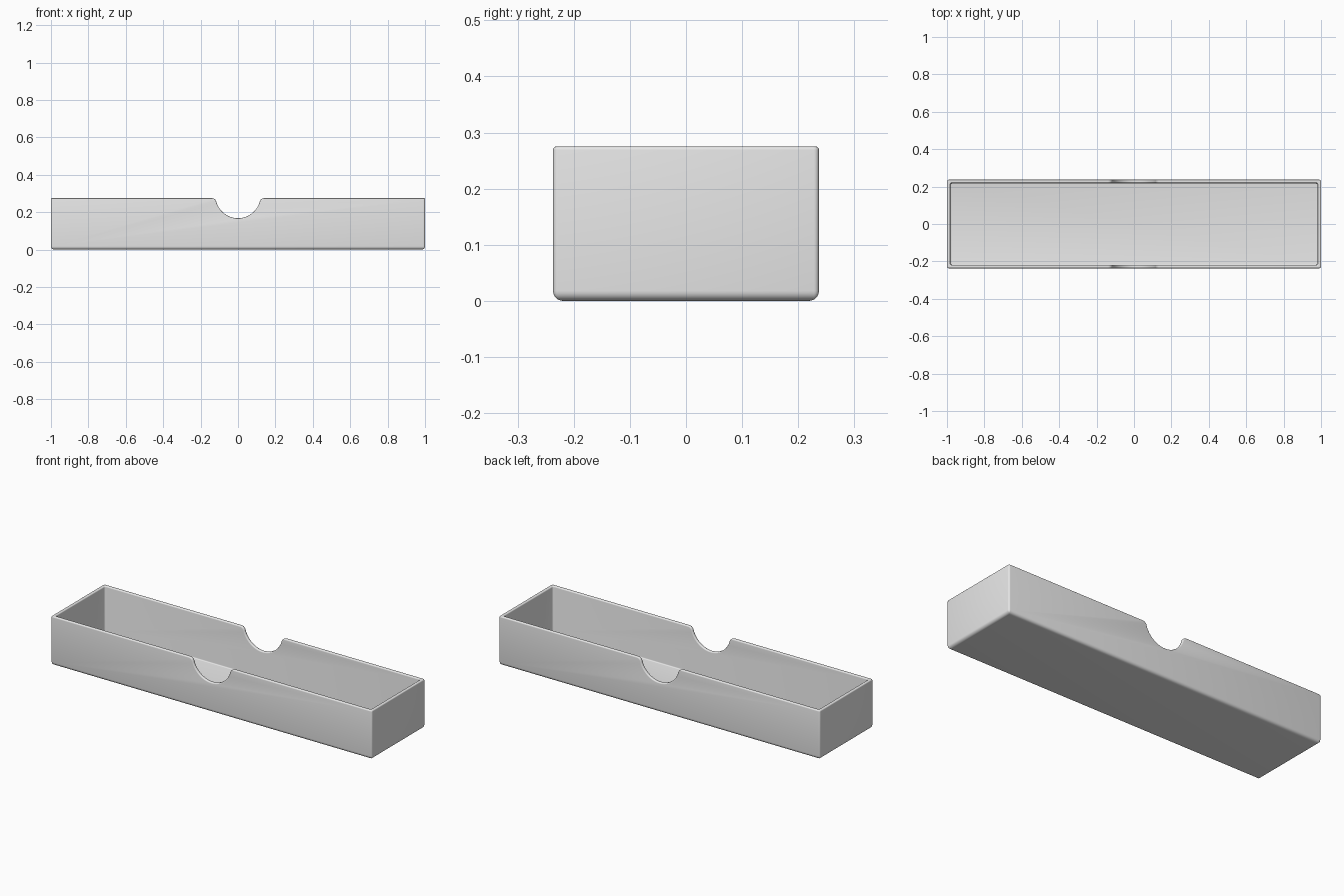
import bpy, bmesh
from math import sin, cos, pi, hypot, atan2, radians

if "Cube" in bpy.data.objects:
    bpy.data.objects.remove(bpy.data.objects["Cube"], do_unlink=True)

HX, HY, H = 1.0, 0.237, 0.275      # half length, half width, height
WALL, FOOT, SOFT = 0.018, 0.018, 0.006

grey = bpy.data.materials.new("light grey")
grey.use_nodes = True
grey.diffuse_color = (0.8, 0.8, 0.8, 1)
grey.node_tree.nodes["Principled BSDF"].inputs["Base Color"].default_value = (0.8, 0.8, 0.8, 1)


def make_object(name, bm):
    bmesh.ops.recalc_face_normals(bm, faces=bm.faces)
    mesh = bpy.data.meshes.new(name)
    bm.to_mesh(mesh)
    bm.free()
    mesh.materials.append(grey)
    ob = bpy.data.objects.new(name, mesh)
    bpy.context.collection.objects.link(ob)
    return ob


def ring(bm, inset, radius, z):
    """Rounded rectangle, inset from the outer walls."""
    verts = []
    for q, (sx, sy) in enumerate([(1, 1), (-1, 1), (-1, -1), (1, -1)]):
        for i in range(5):
            a = (q + i / 4) * pi / 2
            verts.append(bm.verts.new((sx * (HX - inset - radius) + radius * cos(a),
                                       sy * (HY - inset - radius) + radius * sin(a), z)))
    return verts


# Tray shell: rounded foot, outer wall, rim, inner wall, filleted floor
bm = bmesh.new()
rings = []
for i in range(7):
    a = i / 6 * pi / 2
    inset = FOOT * (1 - sin(a))
    rings.append(ring(bm, inset, max(0.009 - inset, 0.002), FOOT * (1 - cos(a))))
rings.append(ring(bm, 0, 0.009, H))
rings.append(ring(bm, WALL, 0.009, H))
for i in range(5):
    a = i / 4 * pi / 2
    inset = SOFT * (1 - cos(a))
    rings.append(ring(bm, WALL + inset, 0.009 - inset, WALL + SOFT * (1 - sin(a))))
for lower, upper in zip(rings, rings[1:]):
    n = len(lower)
    for i in range(n):
        j = (i + 1) % n
        bm.faces.new((lower[i], lower[j], upper[j], upper[i]))
bm.faces.new(rings[0])
bm.faces.new(rings[-1])
tray = make_object("tray", bm)

# Finger notch profile: round bottom flowing into rounded shoulders
R, r, bottom = 0.12, 0.025, 0.168
cz, fz = bottom + R, H - r
fx = (((R + r) ** 2) - (cz - fz) ** 2) ** 0.5
join = atan2(fx, cz - fz)          # angle from straight down to the shoulder
half = [(R * sin(join * i / 14), cz - R * cos(join * i / 14)) for i in range(15)]
start, end = join, radians(12)
for i in range(1, 8):
    t = start + (end - start) * i / 7
    half.append((fx - r * sin(t), fz + r * cos(t)))
x, z = half[-1]
half += [(x + 0.02, z + 0.0028), (x + 0.02, H + 0.1)]
profile = half + [(-x, z) for x, z in reversed(half[1:])]

# Cut the notch through both long walls
bm = bmesh.new()
face = bm.faces.new([bm.verts.new((x, -0.4, z)) for x, z in profile])
out = bmesh.ops.extrude_face_region(bm, geom=[face])
bmesh.ops.translate(bm, vec=(0, 0.8, 0),
                    verts=[g for g in out["geom"] if isinstance(g, bmesh.types.BMVert)])
cutter = make_object("notch_cutter", bm)
cutter.hide_render = True

cut = tray.modifiers.new("notch", "BOOLEAN")
cut.operation = "DIFFERENCE"
cut.solver = "EXACT"
cut.object = cutter

# Soften the rim and the notch edges
soft = tray.modifiers.new("soft rim", "BEVEL")
soft.limit_method = "ANGLE"
soft.angle_limit = radians(50)
soft.width = SOFT
soft.segments = 4
soft.use_clamp_overlap = False

bpy.ops.object.select_all(action="DESELECT")
tray.select_set(True)
bpy.context.view_layer.objects.active = tray
for name in [m.name for m in tray.modifiers]:
    bpy.ops.object.modifier_apply(modifier=name)
bpy.data.objects.remove(cutter, do_unlink=True)
bpy.ops.object.shade_smooth_by_angle(angle=radians(35))
